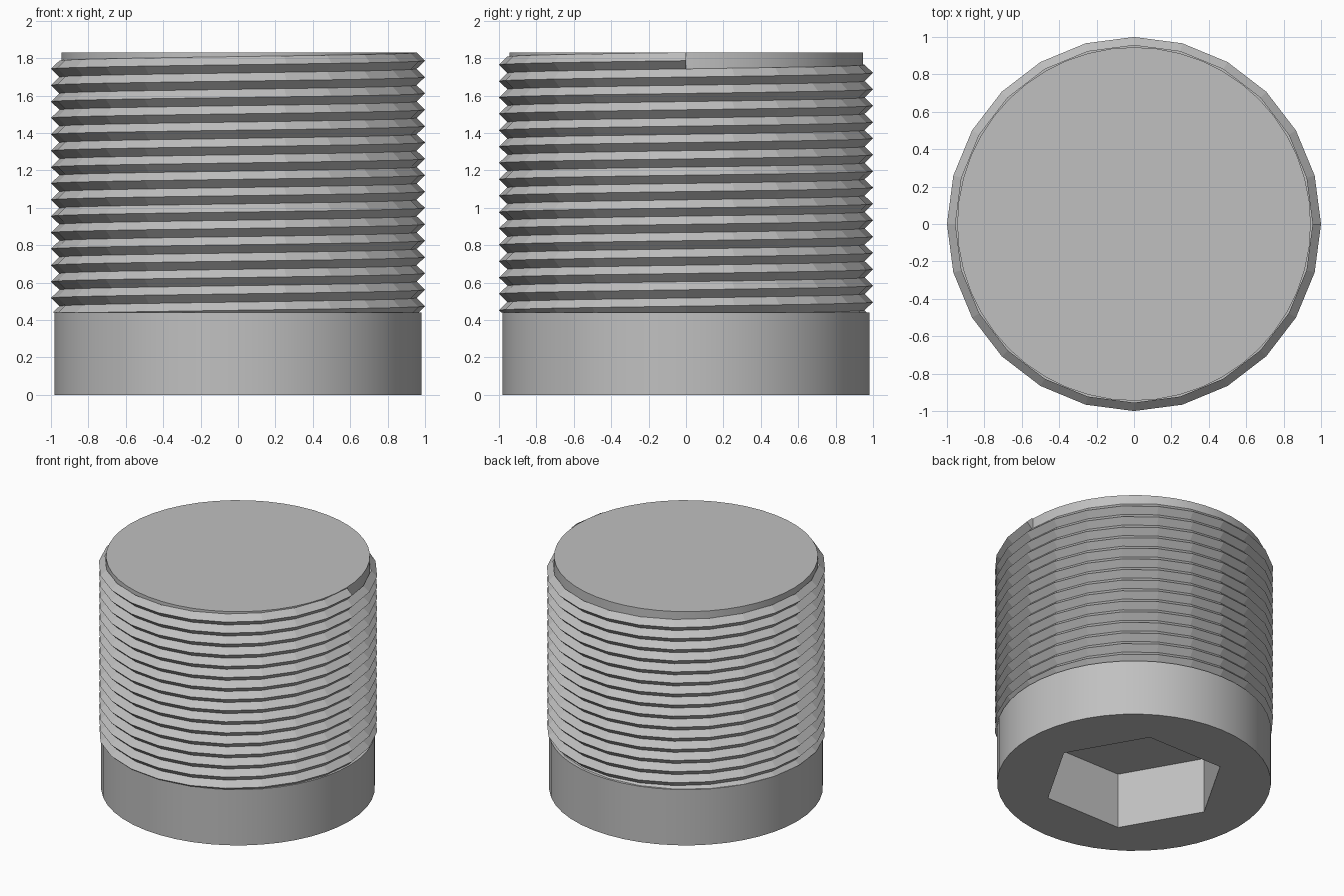
import bpy, bmesh
from math import cos, sin, pi, radians

cube = bpy.data.objects.get("Cube")
if cube:
    bpy.data.objects.remove(cube, do_unlink=True)

steel = bpy.data.materials.new("grey_steel")
steel.use_nodes = True
GREY = (0.53, 0.53, 0.53, 1)
steel.diffuse_color = GREY
steel.node_tree.nodes["Principled BSDF"].inputs["Base Color"].default_value = GREY

HEAD_H, TOP = 0.44, 1.83
PITCH, STEPS, TURNS = 0.0875, 24, 16
ROOT_R, CREST_R = 0.955, 1.0


def ring(bm, count, radius, z):
    return [bm.verts.new((radius * cos(2 * pi * i / count),
                          radius * sin(2 * pi * i / count), z)) for i in range(count)]


def wall(bm, low, high):
    n = len(low)
    for i in range(n):
        j = (i + 1) % n
        bm.faces.new((low[i], low[j], high[j], high[i]))


def finish(bm, name):
    mesh = bpy.data.meshes.new(name)
    bm.to_mesh(mesh)
    bm.free()
    mesh.materials.append(steel)
    obj = bpy.data.objects.new(name, mesh)
    bpy.context.collection.objects.link(obj)
    return obj


# Plug body: collar, core and hexagonal socket in the underside
bm = bmesh.new()
rim = ring(bm, 48, 0.98, 0)
shoulder = ring(bm, 48, 0.98, HEAD_H)
core_low = ring(bm, 48, 0.945, HEAD_H)
core_top = ring(bm, 48, 0.945, TOP)
for a, b in ((rim, shoulder), (shoulder, core_low), (core_low, core_top)):
    wall(bm, a, b)
bm.faces.new(core_top)
socket_rim = ring(bm, 6, 0.655, 0)
socket_floor = ring(bm, 6, 0.655, HEAD_H)
wall(bm, socket_rim, socket_floor)
bm.faces.new(socket_floor)
edges = [bm.edges.get((loop[i - 1], loop[i]))
         for loop in (rim, socket_rim) for i in range(len(loop))]
bmesh.ops.triangle_fill(bm, edges=edges, use_beauty=True, normal=(0, 0, -1))
bmesh.ops.recalc_face_normals(bm, faces=bm.faces)
body = finish(bm, "plug_body")
bpy.context.view_layer.objects.active = body
body.select_set(True)
bpy.ops.object.shade_smooth_by_angle(angle=radians(20))

# Helical thread: a V profile swept up the core, ending at the top
bm = bmesh.new()
count = STEPS * TURNS
start = TOP - PITCH * (TURNS + 1)


def helix(radius, lift, length):
    return [bm.verts.new((radius * cos(2 * pi * i / STEPS), radius * sin(2 * pi * i / STEPS),
                          start + lift + PITCH * i / STEPS)) for i in range(length)]


root = helix(ROOT_R, 0, count + STEPS + 1)
crest = helix(CREST_R, PITCH / 2, count + 1)
for i in range(count):
    k = i + STEPS
    bm.faces.new((root[i], root[i + 1], crest[i + 1], crest[i]))
    bm.faces.new((crest[i], crest[i + 1], root[k + 1], root[k]))

# Blunt end of the thread, joined into the core
inner = [bm.verts.new((0.9, 0, v.co.z)) for v in (root[count], root[-1])]
bm.faces.new((inner[0], inner[1], root[-1], crest[count], root[count]))

# Trim at the collar and close the underside with an inward lip
cut = bmesh.ops.bisect_plane(bm, geom=bm.verts[:] + bm.edges[:] + bm.faces[:],
                             plane_co=(0, 0, HEAD_H + 0.001), plane_no=(0, 0, 1),
                             clear_inner=True)
cut_edges = [e for e in cut["geom_cut"] if isinstance(e, bmesh.types.BMEdge)]
lip = bmesh.ops.extrude_edge_only(bm, edges=cut_edges)
for v in lip["geom"]:
    if isinstance(v, bmesh.types.BMVert):
        v.co.x *= 0.92
        v.co.y *= 0.92
finish(bm, "screw_thread")
